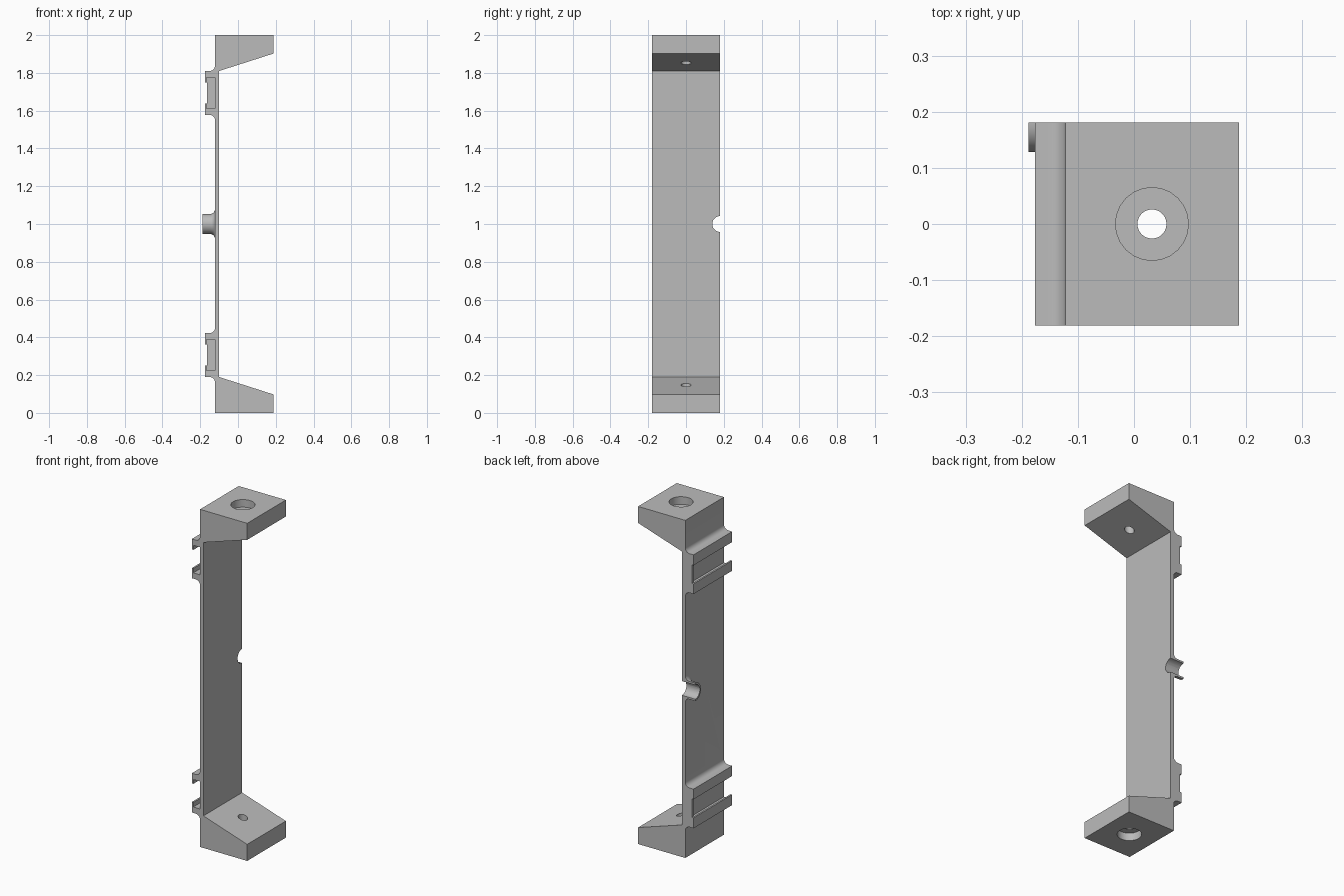
import bpy, bmesh, math
from mathutils import Matrix, Vector

cube = bpy.data.objects.get("Cube")
if cube:
    bpy.data.objects.remove(cube, do_unlink=True)

grey = bpy.data.materials.new("plain grey")
grey.use_nodes = True
colour = (0.5, 0.5, 0.5, 1)
grey.diffuse_color = colour
grey.node_tree.nodes["Principled BSDF"].inputs["Base Color"].default_value = colour

HALF = 0.181       # half depth of the bracket
MID = 1.0          # mirror height
WEB = -0.122       # outer face of the thin wall
INNER = -0.1       # inner face of the thin wall
TIP = 0.187        # end of the arms
RAIL = -0.176      # outer face of the rails


def finish(name, bm):
    bmesh.ops.recalc_face_normals(bm, faces=bm.faces)
    mesh = bpy.data.meshes.new(name)
    bm.to_mesh(mesh)
    bm.free()
    mesh.materials.append(grey)
    obj = bpy.data.objects.new(name, mesh)
    bpy.context.collection.objects.link(obj)
    return obj


def extrude_xz(name, points, y0, y1):
    bm = bmesh.new()
    face = bm.faces.new([bm.verts.new((x, y0, z)) for x, z in points])
    new = bmesh.ops.extrude_face_region(bm, geom=[face])["geom"]
    verts = [v for v in new if isinstance(v, bmesh.types.BMVert)]
    bmesh.ops.translate(bm, verts=verts, vec=(0, y1 - y0, 0))
    return finish(name, bm)


def box(name, x0, x1, y0, y1, z0, z1):
    return extrude_xz(name, [(x0, z0), (x1, z0), (x1, z1), (x0, z1)], y0, y1)


def cylinder(name, centre, radius, length, axis="Z", sides=24):
    bm = bmesh.new()
    turn = Matrix.Rotation(math.pi / 2, 4, "Y") if axis == "X" else Matrix()
    bmesh.ops.create_cone(bm, cap_ends=True, segments=sides, radius1=radius,
                          radius2=radius, depth=length,
                          matrix=Matrix.Translation(centre) @ turn)
    return finish(name, bm)


def combine(body, tool, operation="DIFFERENCE"):
    mod = body.modifiers.new("combine", "BOOLEAN")
    mod.operation = operation
    mod.solver = "EXACT"
    mod.object = tool
    tool.hide_render = True
    bpy.context.view_layer.objects.active = body
    bpy.ops.object.modifier_apply(modifier=mod.name)
    bpy.data.objects.remove(tool, do_unlink=True)


def arc(cx, cz, r, start, end, steps=6):
    return [(cx + r * math.cos(math.radians(start + (end - start) * i / steps)),
             cz + r * math.sin(math.radians(start + (end - start) * i / steps)))
            for i in range(steps + 1)]


# Bracket outline: upper half, then mirrored to close the loop
R = 0.028
upper = [(INNER, 1.81), (TIP, 1.902), (TIP, 2), (WEB, 2)]
upper += arc(WEB - R, 1.81 + R, R, 0, -90)
upper += [(RAIL, 1.81), (RAIL, 1.578)]
upper += arc(WEB - R, 1.578 - R, R, 90, 0)
lower = [(x, 2 * MID - z) for x, z in reversed(upper)]
bracket = extrude_xz("bracket", upper + lower, -HALF, HALF)

# Half-round cable boss with a flared root, trimmed flush at the back edge
F = 0.025
profile = [(-0.188, 0), (-0.188, 0.053)]
profile += arc(WEB - F, 0.053 + F, F, -90, 0)
profile += [(-0.11, 0.053 + F), (-0.11, 0)]
bm = bmesh.new()
verts = [bm.verts.new((x, HALF, MID + r)) for x, r in profile]
edges = [bm.edges.new(pair) for pair in zip(verts, verts[1:])]
bmesh.ops.spin(bm, geom=verts + edges, cent=(0, HALF, MID), axis=(1, 0, 0),
               angle=2 * math.pi, steps=32)
bmesh.ops.remove_doubles(bm, verts=bm.verts, dist=0.0001)
combine(bracket, finish("cable_boss", bm), "UNION")
combine(bracket, box("trim", -0.3, 0.3, HALF, HALF + 0.2, 0.5, 1.5))
combine(bracket, cylinder("cable_notch", (-0.15, HALF, MID), 0.042, 0.2, "X", 32))

for sign in (1, -1):
    # Undercut slot between the rails, closed by a thin wall at the back
    za, zb = sorted(MID + sign * h for h in (0.612, 0.775))
    combine(bracket, box("slot", -0.166, WEB, -0.3, HALF - 0.02, za, zb))
    za, zb = sorted(MID + sign * h for h in (0.638, 0.748))
    combine(bracket, box("slot_mouth", -0.25, -0.165, -0.3, 0.3, za, zb))
    # Counterbored screw hole in each arm
    combine(bracket, cylinder("screw_hole", (0.032, 0, MID + sign * 0.9), 0.026, 0.4))
    combine(bracket, cylinder("counterbore", (0.032, 0, MID + sign), 0.065, 0.09))

# Smooth rounded surfaces, keep crisp edges
bpy.ops.object.select_all(action="DESELECT")
bracket.select_set(True)
bpy.context.view_layer.objects.active = bracket
bpy.ops.object.shade_smooth_by_angle(angle=math.radians(30))
